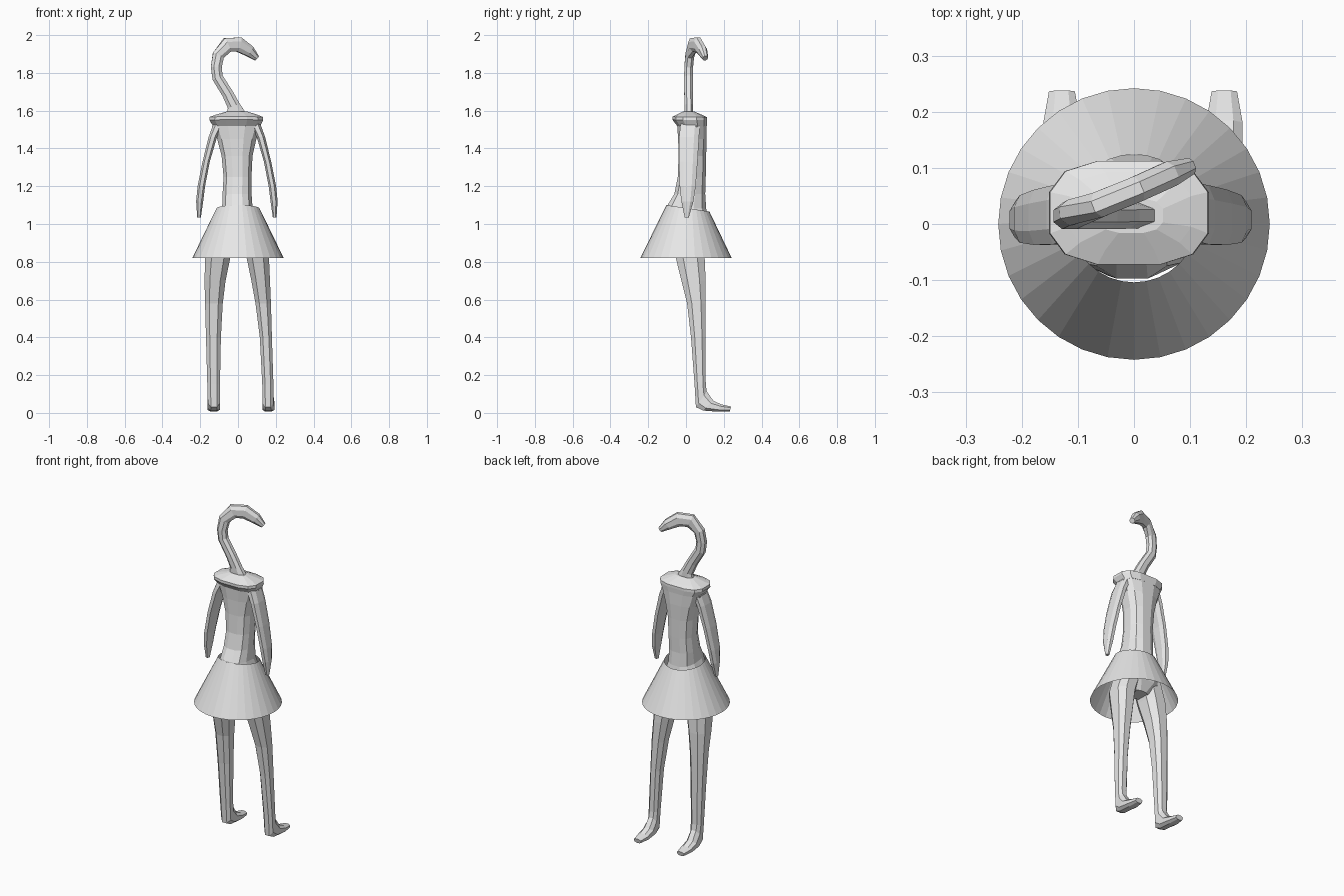
import bpy, bmesh, math
from mathutils import Vector

grey = bpy.data.materials.new("plain grey")
grey.diffuse_color = (0.8, 0.8, 0.8, 1)


def ring(c, u, v, n=8, e=0.8):
    """Rounded-square ring about c spanned by half axes u and v."""
    pts = []
    for i in range(n):
        a = 2 * math.pi * (i + 0.5) / n
        s, t = math.cos(a), math.sin(a)
        pts.append(c + u * math.copysign(abs(s) ** e, s) + v * math.copysign(abs(t) ** e, t))
    return pts


def loft(name, rings, caps=True):
    bm = bmesh.new()
    rows = [[bm.verts.new(p) for p in r] for r in rings]
    n = len(rows[0])
    for a, b in zip(rows, rows[1:]):
        for i in range(n):
            j = (i + 1) % n
            bm.faces.new((a[i], a[j], b[j], b[i]))
    if caps:
        bm.faces.new(rows[0])
        bm.faces.new(rows[-1])
    bmesh.ops.recalc_face_normals(bm, faces=bm.faces)
    me = bpy.data.meshes.new(name)
    bm.to_mesh(me)
    bm.free()
    me.materials.append(grey)
    ob = bpy.data.objects.new(name, me)
    bpy.context.collection.objects.link(ob)
    return ob


def limb(name, sections, n=8, e=0.8):
    """Sections: left x, right x, front (y, z), back (y, z)."""
    rings = []
    for x0, x1, y0, z0, y1, z1 in sections:
        c = Vector(((x0 + x1) / 2, (y0 + y1) / 2, (z0 + z1) / 2))
        rings.append(ring(c, Vector(((x1 - x0) / 2 * 1.05, 0, 0)),
                          Vector((0, (y1 - y0) / 2, (z1 - z0) / 2)) * 1.05, n, e))
    return loft(name, rings)


# Body, from hips under the skirt up to the shoulder collar
limb("torso", [
    (-0.05, 0.05, -0.01, 0.84, 0.08, 0.84),
    (-0.13, 0.12, -0.07, 0.90, 0.11, 0.90),
    (-0.12, 0.11, -0.09, 1.00, 0.12, 0.99),
    (-0.082, 0.075, -0.095, 1.10, 0.105, 1.08),
    (-0.08, 0.07, -0.06, 1.16, 0.10, 1.16),
    (-0.075, 0.07, -0.042, 1.25, 0.103, 1.25),
    (-0.085, 0.075, -0.038, 1.36, 0.105, 1.36),
    (-0.108, 0.095, -0.04, 1.45, 0.108, 1.45),
    (-0.135, 0.12, -0.045, 1.52, 0.108, 1.52),
], 12)
limb("collar", [
    (-0.13, 0.115, -0.045, 1.52, 0.108, 1.52),
    (-0.148, 0.13, -0.07, 1.552, 0.11, 1.55),
    (-0.146, 0.128, -0.07, 1.568, 0.11, 1.565),
    (-0.115, 0.10, -0.045, 1.58, 0.09, 1.575),
    (-0.06, 0.05, -0.015, 1.595, 0.045, 1.595),
], 12, 0.7)

# Skirt: open cone whose upper rim dips toward the back
N = 32
skirt = []
for r, z, tilt in ((0.242, 0.82, 0), (0.114, 1.083, 0.017)):
    row = []
    for i in range(N):
        a = 2 * math.pi * i / N
        y = r * math.sin(a)
        row.append(Vector((r * math.cos(a), y + (0.01 if tilt else 0), z - tilt * y / r)))
    skirt.append(row)
loft("skirt", skirt, caps=False)

# Legs with feet
limb("left_leg", [
    (-0.14, -0.01, -0.06, 0.93, 0.10, 0.93),
    (-0.175, -0.04, -0.055, 0.82, 0.10, 0.82),
    (-0.178, -0.065, -0.025, 0.70, 0.105, 0.70),
    (-0.175, -0.08, 0.005, 0.58, 0.105, 0.58),
    (-0.17, -0.09, 0.026, 0.40, 0.105, 0.40),
    (-0.163, -0.095, 0.045, 0.15, 0.105, 0.15),
    (-0.16, -0.095, 0.052, 0.03, 0.11, 0.115),
    (-0.162, -0.095, 0.09, 0.012, 0.145, 0.065),
    (-0.162, -0.095, 0.17, 0.006, 0.185, 0.046),
    (-0.152, -0.105, 0.232, 0.008, 0.238, 0.034),
])
limb("right_leg", [
    (0.01, 0.13, -0.06, 0.93, 0.10, 0.93),
    (0.045, 0.165, -0.055, 0.82, 0.10, 0.82),
    (0.07, 0.17, -0.025, 0.70, 0.105, 0.70),
    (0.092, 0.175, 0.005, 0.58, 0.105, 0.58),
    (0.115, 0.18, 0.026, 0.40, 0.105, 0.40),
    (0.128, 0.188, 0.045, 0.15, 0.105, 0.15),
    (0.13, 0.188, 0.052, 0.03, 0.11, 0.115),
    (0.128, 0.194, 0.09, 0.012, 0.145, 0.065),
    (0.128, 0.194, 0.17, 0.006, 0.185, 0.046),
    (0.138, 0.184, 0.232, 0.008, 0.238, 0.034),
])

# Arms, mirrored with a small sideways shift
for name, side in (("left_arm", -1), ("right_arm", 1)):
    secs = []
    for x0, x1, y0, y1, z in ((0.07, 0.125, -0.03, 0.075, 1.53),
                              (0.105, 0.15, -0.037, 0.07, 1.46),
                              (0.143, 0.182, -0.038, 0.062, 1.33),
                              (0.168, 0.208, -0.034, 0.052, 1.20),
                              (0.178, 0.216, -0.025, 0.04, 1.12),
                              (0.190, 0.210, -0.007, 0.015, 1.035)):
        a, b = side * x0 - 0.006, side * x1 - 0.006
        secs.append((min(a, b), max(a, b), y0, z, y1, z))
    limb(name, secs)

# Curved neck ending in a small bent head
path = [Vector(p) for p in (
    (-0.012, 0.015, 1.575), (-0.022, 0.015, 1.625), (-0.055, 0.014, 1.69),
    (-0.108, 0.014, 1.775), (-0.115, 0.014, 1.83), (-0.104, 0.02, 1.893),
    (-0.057, 0.037, 1.948), (0.005, 0.062, 1.95), (0.06, 0.087, 1.915),
    (0.099, 0.102, 1.878))]
radii = [0.06, 0.036, 0.032, 0.031, 0.031, 0.034, 0.042, 0.042, 0.032, 0.016]
rings = []
for i, p in enumerate(path):
    t = (path[min(i + 1, len(path) - 1)] - path[max(i - 1, 0)]).normalized()
    v = Vector((-0.38, 0.92, 0)) if i > 5 else Vector((0, 1, 0))
    v = (v - t * v.dot(t)).normalized()
    u = v.cross(t)
    rings.append(ring(p, u * radii[i], v * min(radii[i], 0.025), 8, 0.9))
loft("neck_and_head", rings)
